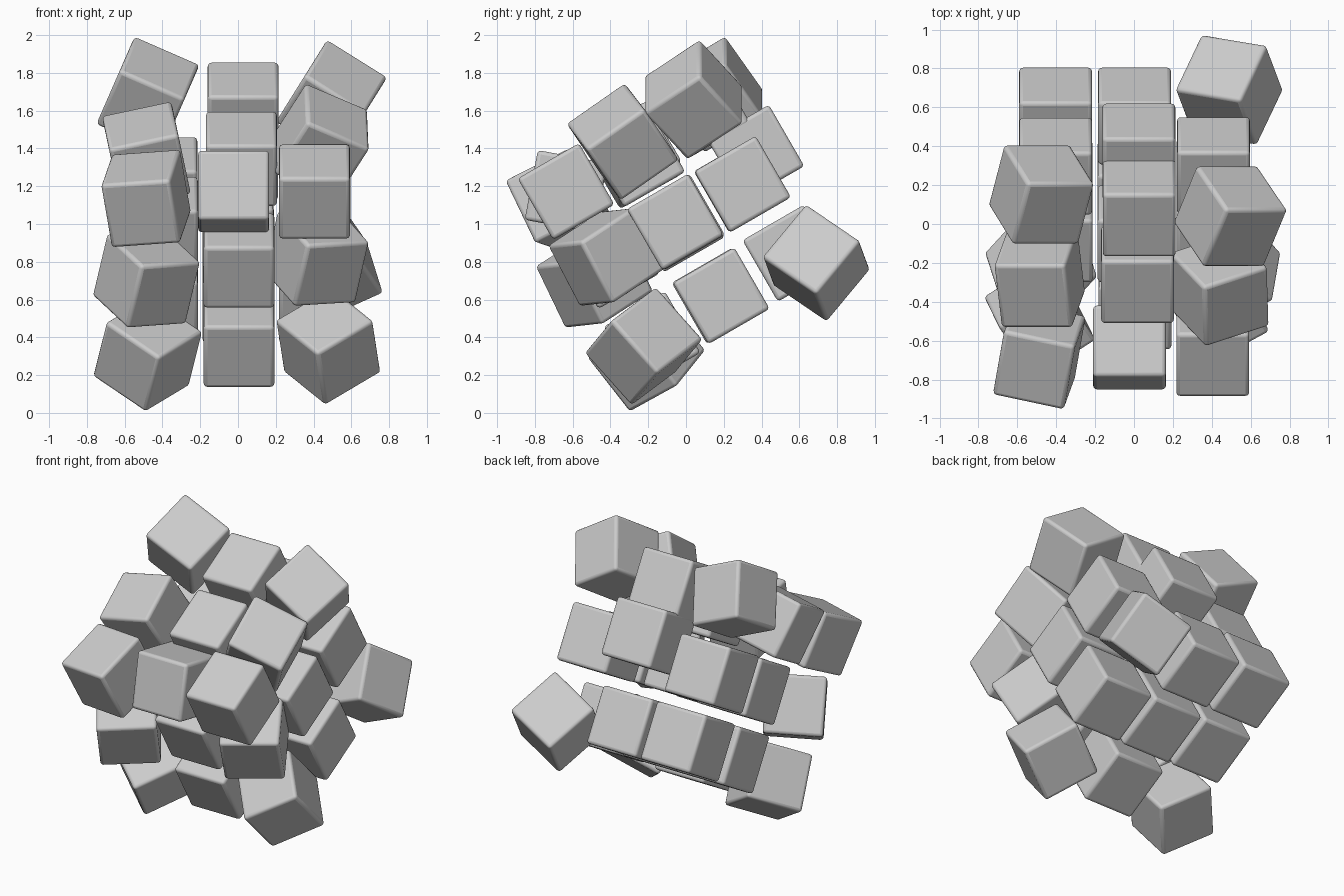
import bpy
from math import radians

SIZE = 0.375
TILT = 30  # shared lean of the whole stack about x


def block(name, loc, rot=(TILT, 0, 0)):
    bpy.ops.mesh.primitive_cube_add(size=SIZE, location=loc,
                                    rotation=[radians(a) for a in rot])
    ob = bpy.context.object
    ob.name = name
    bev = ob.modifiers.new("rounded_edges", 'BEVEL')
    bev.width = 0.02
    bev.segments = 3
    bpy.ops.object.shade_smooth_by_angle(angle=radians(40))
    return ob


# right column: top, middle and lower rows, front to back
right = [
    ((0.405, -0.635, 1.172),),
    ((0.44, -0.335, 1.435), (38, 22, 18)),
    ((0.495, 0.04, 1.658), (38, 32, 0)),
    ((0.415, -0.42, 0.825), (29.5, -3, 28.5)),
    ((0.405, -0.057, 1.01),),
    ((0.409, 0.30, 1.21),),
    ((0.478, -0.224, 0.353), (33, -28, 26)),
    ((0.405, 0.187, 0.62),),
    ((0.49, 0.69, 0.793), (55, -24, -9.5)),
]

# middle column: only leans about x
middle = [
    ((-0.023, -0.635, 1.172), (-10.7, 0, 0)),
    ((0.018, -0.26, 1.345),),
    ((0.027, 0.083, 1.605),),
    ((0.005, -0.395, 0.807),),
    ((0.0, -0.05, 1.01),),
    ((0.025, 0.37, 1.375),),
    ((0.005, -0.18, 0.387),),
    ((0.0, 0.18, 0.62),),
    ((0.003, 0.555, 0.845),),
]

# left column
left = [
    ((-0.487, -0.675, 1.135), (26.7, -4, -12)),
    ((-0.485, -0.28, 1.365), (30, -12, 0)),
    ((-0.477, 0.152, 1.685), (33, 23.6, 0)),
    ((-0.485, -0.485, 0.71), (28, -3.5, 32.7)),
    ((-0.40, -0.05, 1.0),),
    ((-0.403, 0.297, 1.21),),
    ((-0.478, -0.21, 0.312), (26, 30.7, -28.5)),
    ((-0.40, 0.18, 0.62),),
    ((-0.403, 0.555, 0.845),),
]

rows = ("top", "centre", "lower")
depths = ("front", "mid", "back")
for side, blocks in (("right", right), ("middle", middle), ("left", left)):
    for i, spec in enumerate(blocks):
        block(f"block_{side}_{rows[i // 3]}_{depths[i % 3]}", *spec)
